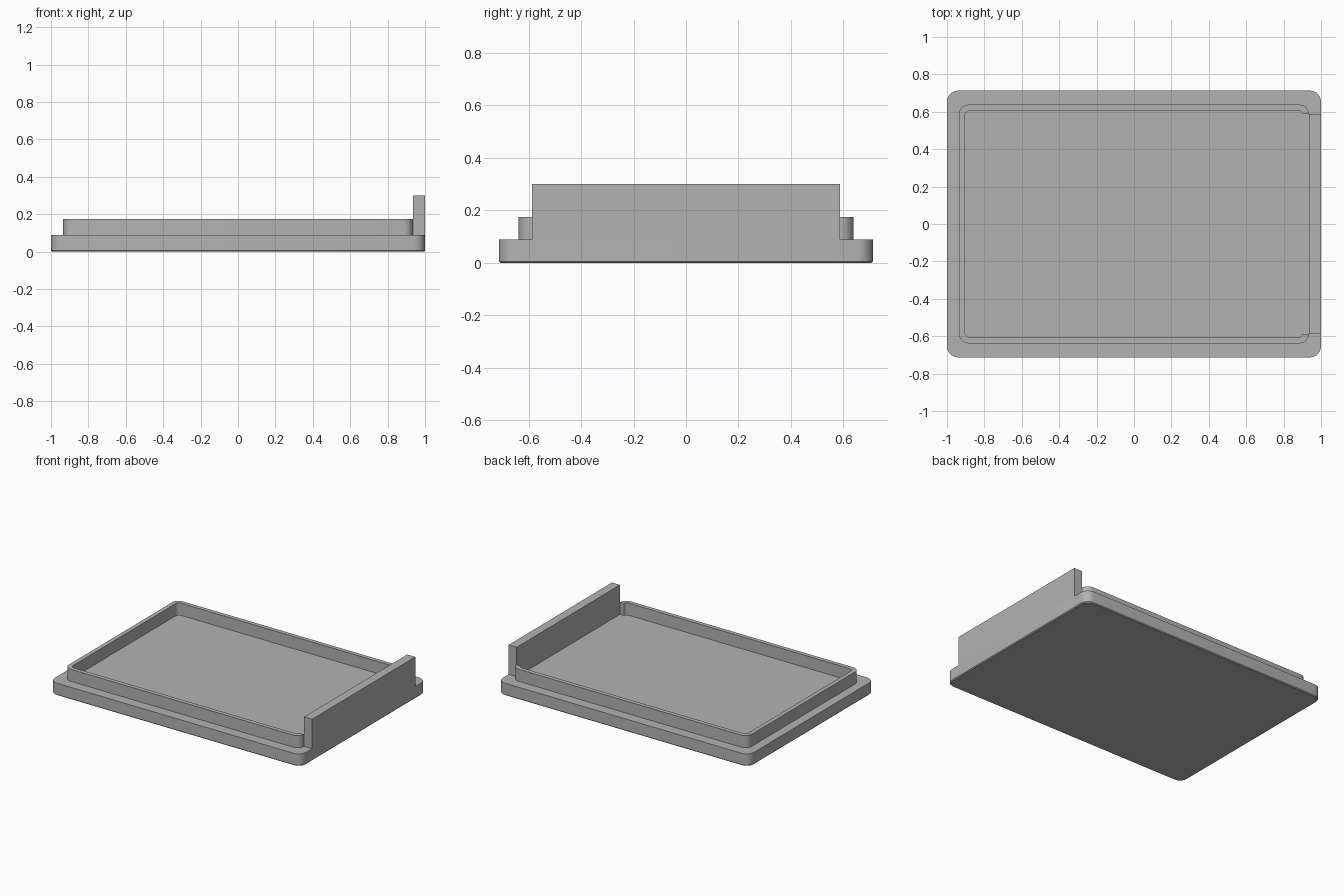
import bpy, bmesh, math

if "Cube" in bpy.data.objects:
    bpy.data.objects.remove(bpy.data.objects["Cube"])

grey = bpy.data.materials.new("light grey")
grey.diffuse_color = (0.45, 0.45, 0.45, 1)
grey.use_nodes = True
grey.node_tree.nodes["Principled BSDF"].inputs["Base Color"].default_value = grey.diffuse_color

BASE_TOP, RIM_TOP, WALL_TOP = 0.088, 0.175, 0.30
WALL_Y = 0.587          # half width of the end wall and of the gap in the rim


def rounded_rect(hx, hy, r, n=8):
    """Counter-clockwise outline starting at the right/back corner."""
    pts = []
    for q, (sx, sy) in enumerate([(1, 1), (-1, 1), (-1, -1), (1, -1)]):
        for i in range(n + 1):
            a = math.pi / 2 * (q + i / n)
            pts.append((sx * (hx - r) + r * math.cos(a),
                        sy * (hy - r) + r * math.sin(a)))
    return pts


def finish(name, bm):
    bmesh.ops.recalc_face_normals(bm, faces=bm.faces[:])
    mesh = bpy.data.meshes.new(name)
    bm.to_mesh(mesh)
    bm.free()
    ob = bpy.data.objects.new(name, mesh)
    mesh.materials.append(grey)
    bpy.context.collection.objects.link(ob)
    bpy.ops.object.select_all(action='DESELECT')
    ob.select_set(True)
    bpy.context.view_layer.objects.active = ob
    bpy.ops.object.shade_smooth_by_angle(angle=math.radians(30))


# Base plate with rounded corners and a fine chamfer underneath
bm = bmesh.new()
loops = []
for inset, z in [(0.006, 0), (0, 0.006), (0, BASE_TOP)]:
    outline = rounded_rect(1 - inset, 0.713 - inset, 0.06 - inset)
    loops.append([bm.verts.new((x, y, z)) for x, y in outline])
for lo, hi in zip(loops, loops[1:]):
    for i in range(len(lo)):
        j = (i + 1) % len(lo)
        bm.faces.new((lo[i], lo[j], hi[j], hi[i]))
bm.faces.new(loops[0])
bm.faces.new(loops[-1])
finish("base_plate", bm)

# Thin raised rim, open on the right where the end wall stands
bm = bmesh.new()


def rim_line(hx, hy, r):
    line = []
    for x, y in rounded_rect(hx, hy, r):
        if x > 0:
            y = math.copysign(max(abs(y), WALL_Y), y)
        line.append(bm.verts.new((x, y, BASE_TOP)))
    return line


outer = rim_line(0.935, 0.638, 0.05)
inner = rim_line(0.904, 0.608, 0.03)
strip = [bm.faces.new((outer[i], outer[i + 1], inner[i + 1], inner[i]))
         for i in range(len(outer) - 1)]
top = bmesh.ops.extrude_face_region(bm, geom=strip, use_keep_orig=True)["geom"]
bmesh.ops.translate(bm, vec=(0, 0, RIM_TOP - BASE_TOP),
                    verts=[g for g in top if isinstance(g, bmesh.types.BMVert)])
bmesh.ops.remove_doubles(bm, verts=bm.verts[:], dist=1e-5)
finish("raised_rim", bm)

# Upright wall along the right edge
bm = bmesh.new()
bmesh.ops.create_cube(bm, size=1)
bmesh.ops.scale(bm, vec=(0.064, 2 * WALL_Y, WALL_TOP - BASE_TOP), verts=bm.verts[:])
bmesh.ops.translate(bm, vec=(0.968, 0, (WALL_TOP + BASE_TOP) / 2), verts=bm.verts[:])
finish("end_wall", bm)
